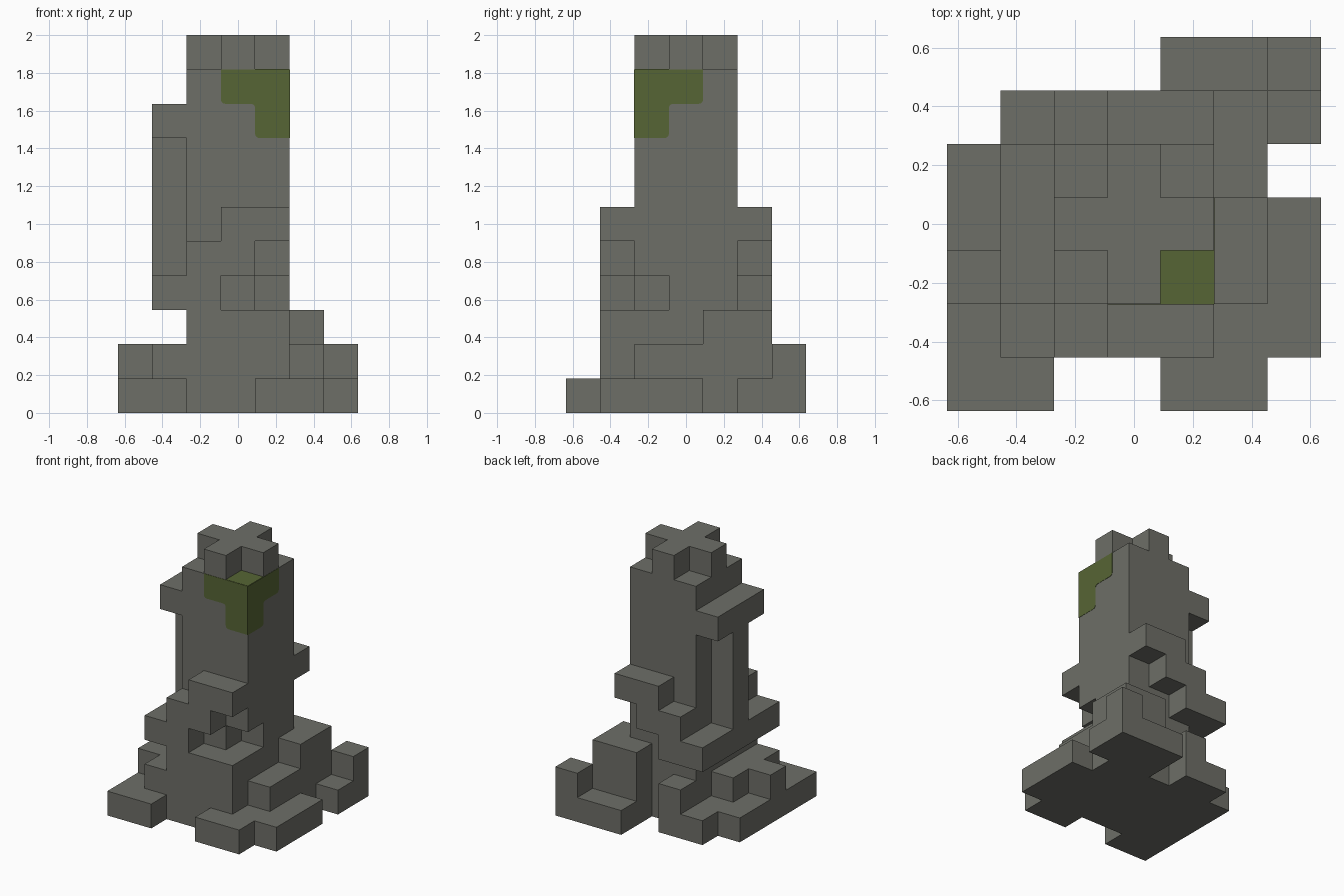
import bpy, bmesh
from mathutils import Vector

if "Cube" in bpy.data.objects:
    bpy.data.objects.remove(bpy.data.objects["Cube"], do_unlink=True)

CELL = 2 / 11
ORIGIN = Vector((-3.5 * CELL, -3.5 * CELL, 0))
AXES = [Vector(v) for v in ((1, 0, 0), (0, 1, 0), (0, 0, 1))]


def material(name, color):
    mat = bpy.data.materials.new(name)
    mat.use_nodes = True
    mat.diffuse_color = color
    mat.node_tree.nodes["Principled BSDF"].inputs["Base Color"].default_value = color
    return mat


stone = material("weathered stone", (0.155, 0.158, 0.137, 1))
moss = material("moss green", (0.094, 0.130, 0.035, 1))


def block(x, y, z):
    """Cells of a box; each argument is an index or an inclusive (first, last) pair."""
    spans = [range(s[0], s[1] + 1) if isinstance(s, tuple) else (s,) for s in (x, y, z)]
    return {(i, j, k) for i in spans[0] for j in spans[1] for k in spans[2]}


def add_object(name, bm, mat):
    mesh = bpy.data.meshes.new(name)
    bm.to_mesh(mesh)
    bm.free()
    mesh.materials.append(mat)
    obj = bpy.data.objects.new(name, mesh)
    bpy.context.collection.objects.link(obj)
    return obj


parts = {}

# Ground slab with a broken outline
parts["ground_slab"] = (
    block((0, 1), 0, 0) | block((4, 5), 0, 0) | block((0, 6), (1, 3), 0)
    | block((0, 5), 4, 0) | block((1, 2), 5, 0) | block((4, 6), (5, 6), 0))

# Loose stones on the slab
parts["right_rubble"] = block(0, 2, 1) | block(1, (1, 3), 1) | block(2, 5, 1)
parts["left_rubble"] = block(5, (2, 3), 1) | block(5, 4, (1, 2))
parts["back_buttress"] = block((4, 5), 5, (1, 2))
parts["corner_stone"] = block(6, 6, 1)

# Main column with a notch in its front corner
parts["column"] = block((2, 4), (2, 4), (1, 9)) - block(4, 2, 3)
parts["front_plinth"] = block((2, 4), 1, (1, 2))

# Rising steps wrap the front and back
for name, row in (("front_steps", 1), ("back_steps", 5)):
    parts[name] = set()
    for step in range(3):
        parts[name] |= block((1 + step, 2 + step), row, 3 + step)

# Side pillar between a ledge and a cap
parts["side_ledge"] = block(1, (2, 4), 3)
parts["side_pillar"] = block(1, 3, (4, 7))
parts["side_cap"] = block(1, (2, 4), 8)

# Cross-shaped top
parts["crown"] = block((2, 4), 3, 10) | block(3, (2, 4), 10)

filled = set().union(*parts.values())


def build_stone(name, cells):
    """Skin the cells, leaving out faces buried against other stone."""
    bm = bmesh.new()
    for cell in sorted(cells):
        base = Vector(cell)
        for a in range(3):
            u, v = AXES[(a + 1) % 3], AXES[(a + 2) % 3]
            for side in (0, 1):
                near = base + AXES[a] * (2 * side - 1)
                if tuple(int(c) for c in near) in filled:
                    continue
                p = base + AXES[a] * side
                corners = [p, p + u, p + u + v, p + v]
                if not side:
                    corners.reverse()
                bm.faces.new([bm.verts.new(c * CELL + ORIGIN) for c in corners])
    bmesh.ops.remove_doubles(bm, verts=bm.verts[:], dist=0.001)
    bmesh.ops.dissolve_limit(bm, angle_limit=0.01, verts=bm.verts[:], edges=bm.edges[:])
    add_object(name, bm, stone)


for part_name, part_cells in parts.items():
    build_stone(part_name, part_cells)


def moss_plate(name, outline, u, v, normal, rounded):
    """Thin plate on the mossy corner; the outline is in cells from that corner."""
    corner = Vector((5, 2, 10)) * CELL + ORIGIN
    bm = bmesh.new()
    verts = [bm.verts.new(corner + (u * a + v * b) * CELL) for a, b in outline]
    face = bm.faces.new(verts)
    if rounded:
        soft = [w for w, (a, b) in zip(verts, outline) if a > 0 and b > 0]
        bmesh.ops.bevel(bm, geom=soft, offset=0.022, segments=3, profile=0.5,
                        affect='VERTICES')
    face = bm.faces[:][0]
    made = bmesh.ops.extrude_face_region(bm, geom=[face])["geom"]
    bmesh.ops.translate(bm, vec=normal * 0.002,
                        verts=[g for g in made if isinstance(g, bmesh.types.BMVert)])
    bmesh.ops.recalc_face_normals(bm, faces=bm.faces[:])
    add_object(name, bm, moss)


# Moss draped over the front corner
X, Y, Z = AXES
drape = [(0, 0), (2, 0), (2, 1), (1, 1), (1, 2), (0, 2)]
square = [(0, 0), (1, 0), (1, 1), (0, 1)]
moss_plate("front_moss", drape, -X, -Z, -Y, True)
moss_plate("left_moss", drape, Y, -Z, X, True)
moss_plate("top_moss", square, -X, Y, Z, False)
